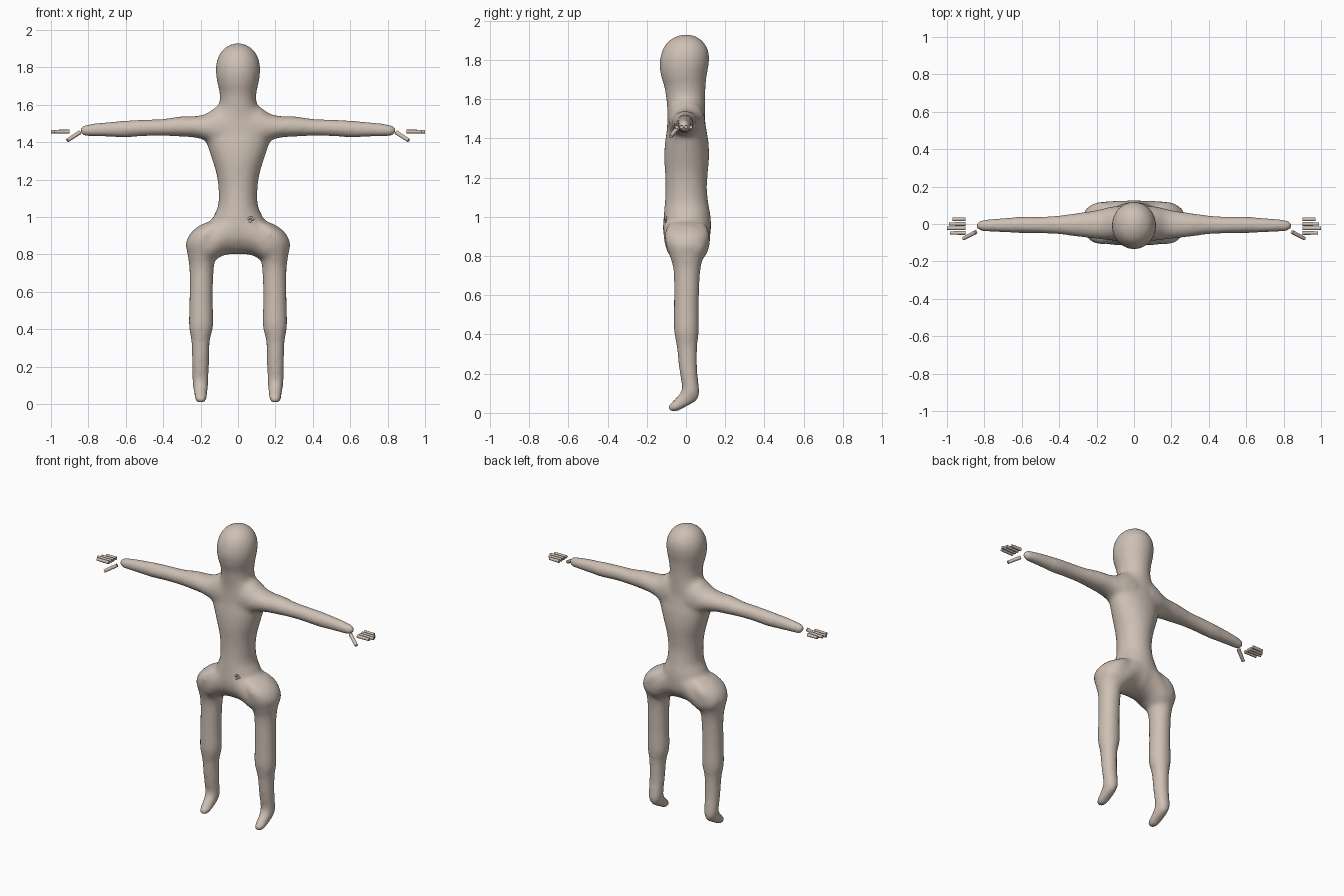
import bpy, bmesh, math
from mathutils import Vector

skin = bpy.data.materials.new("warm beige skin")
skin.diffuse_color = (0.62, 0.53, 0.46, 1)


def catmull(a, b, c, d, t):
    return 0.5 * (2*b + (c-a)*t + (2*a-5*b+4*c-d)*t*t + (3*b-a-3*c+d)*t**3)


def loft(bm, rows, place, steps=4, sides=28, pad=0.003):
    """Closed tube through rows of (station, u_min, u_max, v_min, v_max)."""
    full = []
    for i in range(len(rows) - 1):
        q = [rows[max(0, min(len(rows)-1, i+k))] for k in (-1, 0, 1, 2)]
        full += [[catmull(*c, s/steps) for c in zip(*q)] for s in range(steps)]
    full.append(rows[-1])
    rings = []
    for w, u0, u1, v0, v1 in full:
        ring = []
        for k in range(sides):
            a = 2 * math.pi * k / sides
            u = (u0+u1)/2 + ((u1-u0)/2 + pad) * math.cos(a)
            v = (v0+v1)/2 + ((v1-v0)/2 + pad) * math.sin(a)
            ring.append(bm.verts.new(place(w, u, v)))
        rings.append(ring)
    for r, n in zip(rings, rings[1:]):
        for k in range(sides):
            j = (k+1) % sides
            bm.faces.new((r[k], r[j], n[j], n[k]))
    bm.faces.new(rings[0][::-1])
    bm.faces.new(rings[-1])


def finish(bm, name):
    bmesh.ops.recalc_face_normals(bm, faces=bm.faces)
    mesh = bpy.data.meshes.new(name)
    bm.to_mesh(mesh)
    bm.free()
    mesh.materials.append(skin)
    mesh.polygons.foreach_set("use_smooth", [True] * len(mesh.polygons))
    ob = bpy.data.objects.new(name, mesh)
    bpy.context.collection.objects.link(ob)
    return ob


# head and torso: z, half width, front y, back y
trunk = [
    (1.93, .010, -.01, .01), (1.918, .045, -.05, .05), (1.89, .083, -.092, .087),
    (1.84, .109, -.121, .113), (1.78, .116, -.132, .114), (1.72, .108, -.125, .103),
    (1.66, .095, -.107, .097), (1.60, .098, -.098, .095), (1.56, .125, -.093, .094),
    (1.50, .165, -.092, .094), (1.44, .178, -.095, .102), (1.38, .160, -.104, .112),
    (1.30, .133, -.108, .115), (1.22, .110, -.104, .108), (1.14, .101, -.102, .104),
    (1.06, .104, -.106, .113), (1.00, .130, -.111, .123), (.94, .150, -.115, .125),
    (.88, .130, -.105, .115), (.83, .070, -.07, .08)]
# leg: z, inner x, outer x, front y, back y
leg = [
    (.97, .07, .17, -.08, .09), (.92, .08, .245, -.105, .115), (.86, .10, .276, -.10, .11),
    (.80, .118, .267, -.08, .088), (.72, .133, .257, -.060, .070), (.56, .137, .257, -.058, .063),
    (.42, .135, .260, -.058, .063), (.34, .153, .247, -.045, .055), (.22, .158, .243, -.032, .055),
    (.13, .160, .241, -.018, .064), (.095, .163, .238, -.032, .067), (.06, .167, .232, -.066, .048),
    (.03, .169, .229, -.092, -.005), (.008, .182, .216, -.080, -.045)]
# arm: x, low z, high z, front y, back y
arm = [
    (.06, 1.34, 1.62, -.09, .095), (.12, 1.375, 1.585, -.085, .09), (.17, 1.41, 1.55, -.08, .078),
    (.23, 1.428, 1.537, -.073, .066), (.31, 1.433, 1.535, -.064, .055), (.40, 1.437, 1.522, -.052, .043),
    (.50, 1.435, 1.519, -.047, .036), (.60, 1.429, 1.513, -.046, .036), (.70, 1.432, 1.505, -.042, .029),
    (.78, 1.434, 1.496, -.038, .022), (.82, 1.435, 1.489, -.034, .017), (.842, 1.452, 1.476, -.02, .003)]
# half pelvis: x, low z, high z, front y, back y
pelvis = [
    (-.02, .805, 1.06, -.113, .122), (.03, .805, 1.06, -.113, .122), (.08, .797, 1.025, -.112, .122),
    (.12, .775, .992, -.108, .120), (.16, .755, .972, -.10, .116), (.21, .765, .95, -.088, .108),
    (.255, .79, .91, -.06, .08), (.272, .83, .875, -.02, .04)]

bm = bmesh.new()
loft(bm, [(z, -w, w, f, b) for z, w, f, b in trunk], lambda w, u, v: (u, v, w))
for s in (-1, 1):
    loft(bm, leg, lambda w, u, v: (s*u, v, w))
    loft(bm, arm, lambda w, u, v: (s*w, v, u))
    loft(bm, pelvis, lambda w, u, v: (s*w, v, u))
body = finish(bm, "body")

# fuse the limbs into one soft skin
fuse = body.modifiers.new("fuse", 'REMESH')
fuse.mode = 'VOXEL'
fuse.voxel_size = 0.012
fuse.use_smooth_shade = True
soft = body.modifiers.new("soften", 'SMOOTH')
soft.factor = 0.5
soft.iterations = 10


def rod(name, a, b, r):
    """Short capped stick between two points."""
    a, b = Vector(a), Vector(b)
    bm = bmesh.new()
    bmesh.ops.create_cone(bm, cap_ends=True, segments=10, radius1=r, radius2=r*.9,
                          depth=(b-a).length)
    turn = (b-a).to_track_quat('Z', 'Y')
    for v in bm.verts:
        v.co = turn @ v.co + (a+b)/2
    ob = finish(bm, name)
    bpy.context.view_layer.objects.active = ob
    ob.select_set(True)
    bpy.ops.object.shade_smooth_by_angle(angle=math.radians(40))
    ob.select_set(False)


# fingers and thumbs float just past the wrists
for s, side in ((-1, "right"), (1, "left")):
    for i, (y, tip) in enumerate(((.025, .97), (.0, .99), (-.023, 1.0), (-.048, .985))):
        rod(f"{side}_finger_{i+1}", (s*.90, y, 1.457), (s*tip, y, 1.457), .0105)
    rod(f"{side}_thumb", (s*.845, -.043, 1.453), (s*.912, -.078, 1.410), .0115)

# small crumpled fold on the belly
for i, (x0, z0, x1, z1) in enumerate(((.052, .990, .070, 1.000), (.070, 1.000, .084, .984),
                                      (.060, .970, .074, .988))):
    rod(f"belly_fold_{i+1}", (x0, -.102, z0), (x1, -.104, z1), .006)
